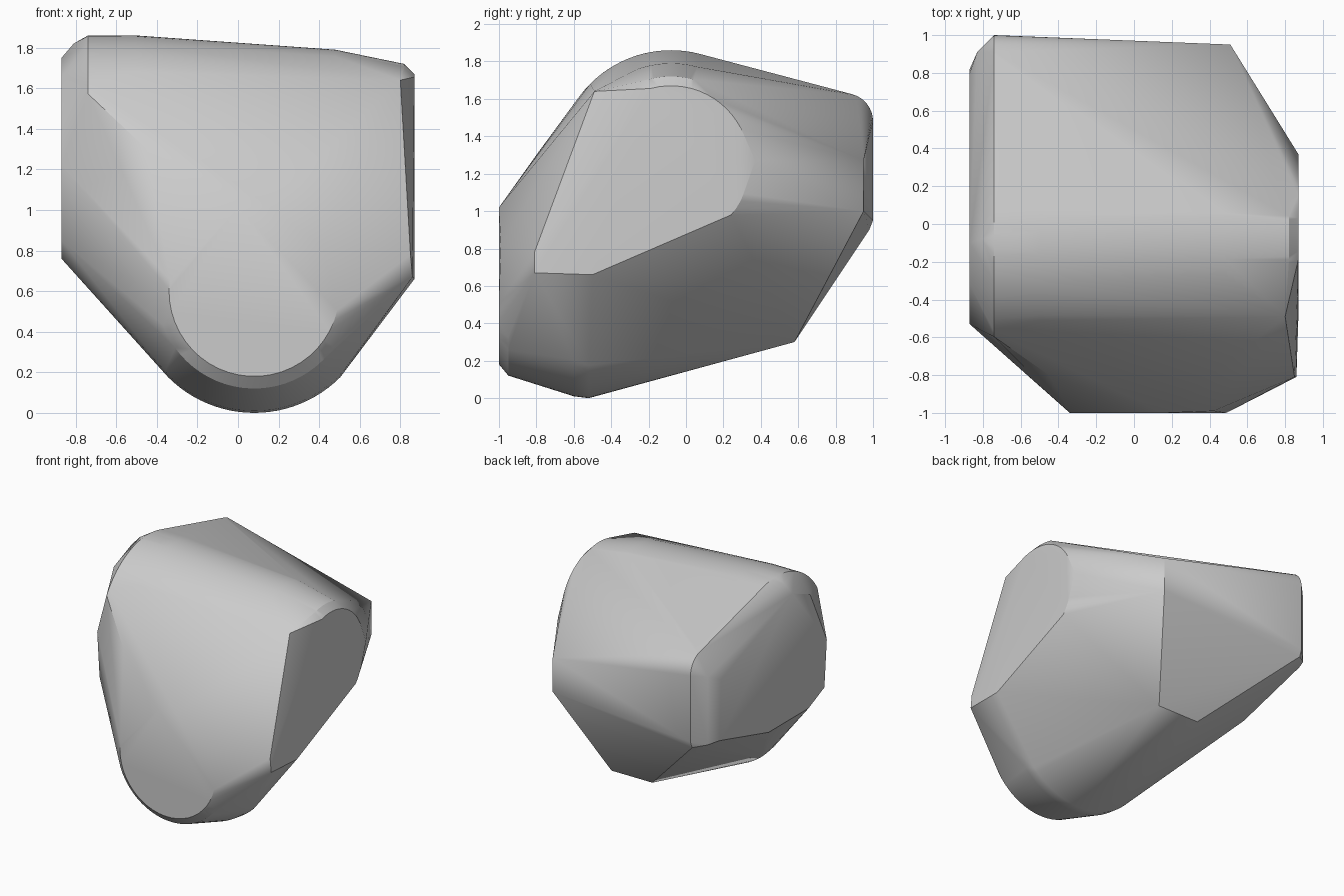
import bpy, bmesh
from math import cos, sin, radians

cube = bpy.data.objects.get("Cube")
if cube:
    bpy.data.objects.remove(cube, do_unlink=True)


def arc(cx, cy, r, start, end, steps):
    """Points along a circular arc, angles in degrees."""
    angles = [radians(start + (end - start) * i / steps) for i in range(steps + 1)]
    return [(cx + r * cos(a), cy + r * sin(a)) for a in angles]


points = []

# Front nose: flat rounded face, narrow bevel, then the wide keel round
for y, r, start, end in ((-1, .42, 172, 347), (-.95, .48, 200, 325),
                         (-.6, .59, 222, 318), (-.52, .6, 225, 315)):
    points += [(x, y, z) for x, z in arc(.08, .6, r, start, end, 24)]
points += [(0, -1, 1.01), (.15, -1, 1.02), (.42, -.99, .82), (-.45, -.8, 1.3)]

# Rounded top ridge, tapering towards the +x end
for x, r, start, end in ((-.74, .61, 75, 148), (-.5, .61, 75, 135),
                         (.48, .54, 75, 110), (.82, .47, 75, 110)):
    points += [(x, y, z) for y, z in arc(-.08, 1.25, r, start, end, 16)]

# Flat end on the +x side
points += [(.87, y, z) for y, z in arc(-.08, 1.25, .42, -40, 105, 24)]
points += [(.87, .37, 1.27), (.87, -.5, .66), (.87, .15, .95),
           (.86, -.81, .67), (.85, -.81, .78), (.8, -.49, 1.64)]

# Flat end on the -x side, with a rounded rim
rim = [(.8, 1.41), (-.1, 1.75), (-.32, 1.66), (-.53, 1.22), (-.5, .85),
       (-.3, .76), (.2, .76), (.82, .93)]
points += [(-.87, y, z) for y, z in rim]
points += [(-.83, .91, 1.46), (-.83, .91, .92), (-.81, -.08, 1.82)]

# Back edge and lower back corners
points += [(-.74, y, z) for y, z in arc(.85, 1.48, .15, 0, 75, 8)]
points += [(-.74, 1, .95), (-.74, .98, .9), (.51, .95, 1.27), (.51, .95, 1.0),
           (-.11, .58, .3), (.25, .58, .3)]

# Wrap everything in one faceted skin
bm = bmesh.new()
verts = [bm.verts.new(p) for p in points]
bmesh.ops.convex_hull(bm, input=verts)
bmesh.ops.delete(bm, geom=[v for v in bm.verts if not v.link_faces], context='VERTS')
bmesh.ops.dissolve_limit(bm, angle_limit=radians(1), verts=bm.verts[:], edges=bm.edges[:])
bmesh.ops.recalc_face_normals(bm, faces=bm.faces[:])
mesh = bpy.data.meshes.new("stone_body")
bm.to_mesh(mesh)
bm.free()

stone = bpy.data.objects.new("stone_body", mesh)
bpy.context.collection.objects.link(stone)

# Plain grey
grey = bpy.data.materials.new("light_grey")
grey.use_nodes = True
color = (.6, .6, .6, 1)
grey.diffuse_color = color
grey.node_tree.nodes["Principled BSDF"].inputs["Base Color"].default_value = color
mesh.materials.append(grey)

# Smooth shading with crisp corners
bpy.ops.object.select_all(action='DESELECT')
stone.select_set(True)
bpy.context.view_layer.objects.active = stone
bpy.ops.object.shade_smooth_by_angle(angle=radians(30))
